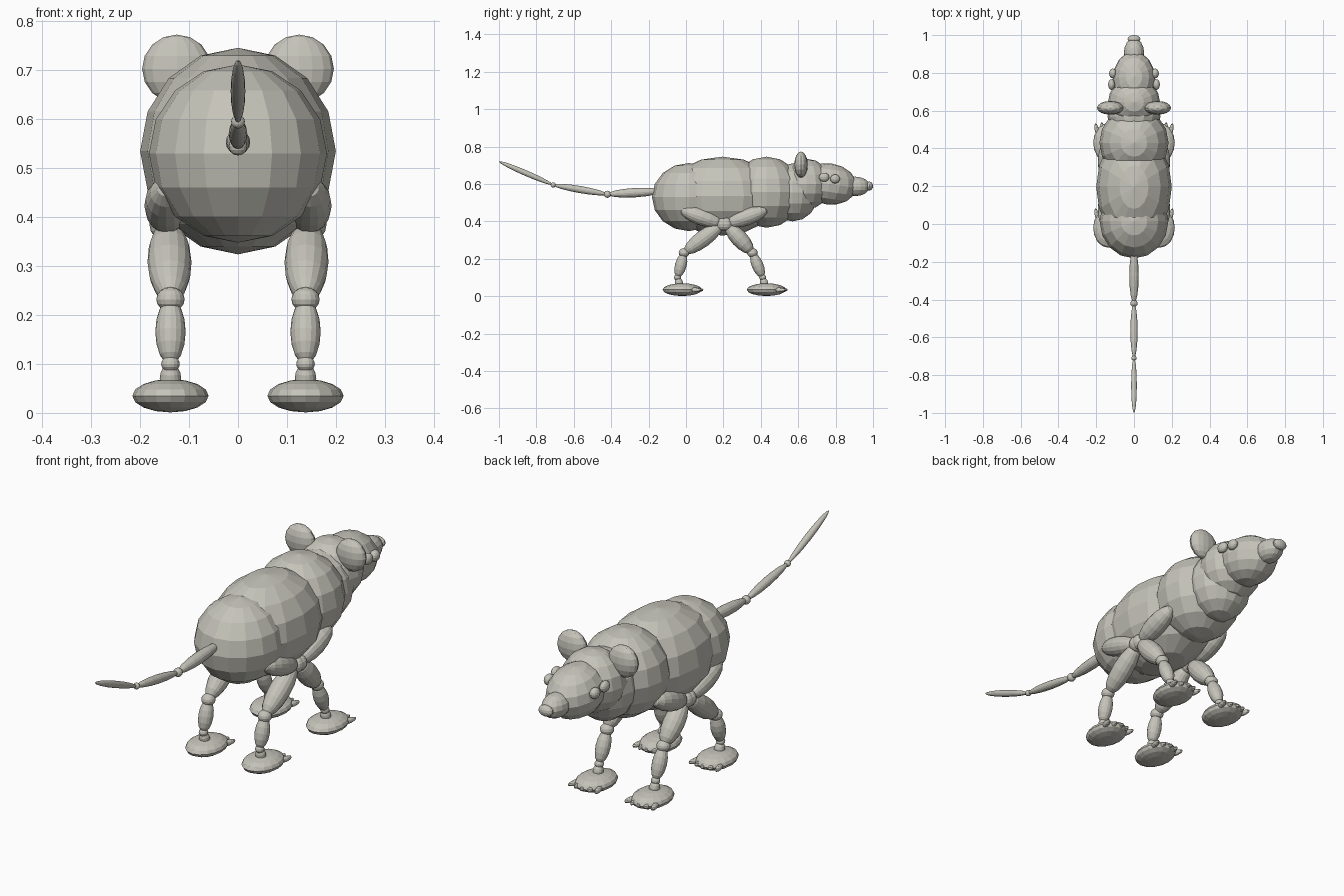
import bpy
import math
from mathutils import Vector

if "Cube" in bpy.data.objects:
    bpy.data.objects.remove(bpy.data.objects["Cube"])

fur = bpy.data.materials.new("warm_grey")
fur.diffuse_color = (0.56, 0.55, 0.49, 1)
fur.use_nodes = True
fur.node_tree.nodes["Principled BSDF"].inputs["Base Color"].default_value = fur.diffuse_color


def ball(name, loc, radii, rot=None, segs=16, rings=8):
    """Flat-shaded stretched sphere."""
    bpy.ops.mesh.primitive_uv_sphere_add(segments=segs, ring_count=rings, radius=1, location=loc)
    ob = bpy.context.object
    ob.name = name
    ob.scale = radii
    if rot is not None:
        ob.rotation_euler = rot
    ob.data.materials.append(fur)
    return ob


def bone(name, a, b, r):
    """Spindle running from point a to point b."""
    a, b = Vector(a), Vector(b)
    d = b - a
    return ball(name, (a + b) / 2, (r, r, d.length / 2), d.to_track_quat('Z', 'Y').to_euler())


# Trunk
ball("rump", (0, 0.015, 0.53), (0.182, 0.197, 0.182))
ball("belly", (0, 0.195, 0.535), (0.2, 0.30, 0.211))
ball("chest", (0, 0.43, 0.556), (0.183, 0.192, 0.19))
ball("neck", (0, 0.57, 0.555), (0.14, 0.14, 0.155))

# Head
ball("skull", (0, 0.645, 0.60), (0.138, 0.13, 0.135))
ball("face", (0, 0.765, 0.60), (0.113, 0.15, 0.11), (math.radians(-8), 0, 0))
ball("muzzle", (0, 0.905, 0.587), (0.054, 0.078, 0.052))
ball("nose", (0, 0.98, 0.589), (0.034, 0.02, 0.024))

# Tail: three spindles with bead joints
tail = [(0, -0.13, 0.562), (0, -0.42, 0.545), (0, -0.71, 0.595), (0, -1.0, 0.72)]
for i, r in enumerate((0.025, 0.019, 0.015)):
    bone(f"tail_segment_{i + 1}", tail[i], tail[i + 1], r)
ball("tail_joint_1", tail[1], (0.019,) * 3)
ball("tail_joint_2", tail[2], (0.014,) * 3)

for s, side in ((-1, "left"), (1, "right")):
    # Ears and eyes
    ball(f"ear_{side}", (s * 0.125, 0.615, 0.703), (0.071, 0.036, 0.07))
    ball(f"eye_rear_{side}", (s * 0.119, 0.738, 0.636), (0.018, 0.028, 0.024))
    ball(f"eye_front_{side}", (s * 0.112, 0.797, 0.627), (0.02, 0.026, 0.024))

    # Legs: top, middle joint, knee, ankle, foot centre (y, z)
    x = s * 0.138
    legs = {
        "hind": ((-0.03, 0.462), (0.195, 0.385), (-0.01, 0.232), (-0.045, 0.10), -0.02),
        "fore": ((0.435, 0.462), (0.215, 0.385), (0.355, 0.232), (0.41, 0.10), 0.43),
    }
    for leg, (top, hip, knee, ankle, fy) in legs.items():
        tag = f"{leg}_{side}"
        P = lambda p, px=x: (px, p[0], p[1])
        bone(f"upper_leg_{tag}", P(top, s * 0.148), P(hip, s * 0.145), 0.045)
        ball(f"hip_{tag}", P(hip, s * 0.145), (0.036,) * 3)
        bone(f"thigh_{tag}", P(hip, s * 0.142), P(knee), 0.045)
        ball(f"knee_{tag}", P(knee), (0.029, 0.029, 0.025))
        bone(f"shin_{tag}", P(knee), P(ankle), 0.031)
        ball(f"ankle_{tag}", P(ankle), (0.019, 0.019, 0.017))
        bone(f"ankle_stub_{tag}", P(ankle), (x, ankle[0] + 0.015, 0.04), 0.022)
        ball(f"foot_{tag}", (x, fy, 0.035), (0.078, 0.105, 0.034))
        # Fan of five toes
        for k in range(-2, 3):
            ball(f"toe_{k + 3}_{tag}", (x + k * 0.029, fy + 0.077 - 0.005 * abs(k), 0.034),
                 (0.012, 0.037, 0.012), (0, 0, -0.12 * k), 10, 6)
